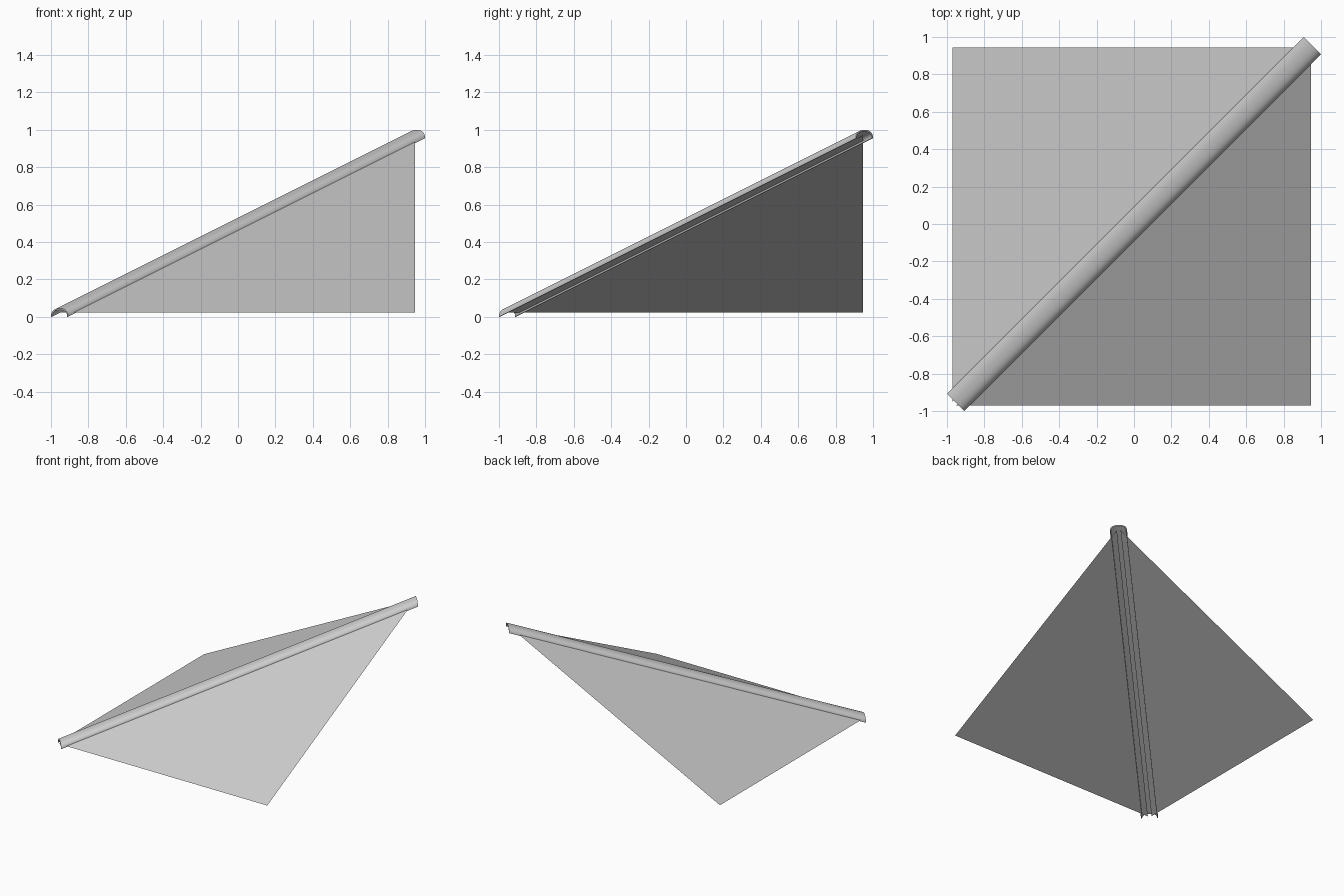
import bpy, math
from mathutils import Vector

cube = bpy.data.objects.get("Cube")
if cube:
    bpy.data.objects.remove(cube, do_unlink=True)

grey = bpy.data.materials.new("plain_grey")
grey.use_nodes = True
colour = (0.6, 0.6, 0.6, 1)
grey.diffuse_color = colour
grey.node_tree.nodes["Principled BSDF"].inputs["Base Color"].default_value = colour

LOW, HIGH, EAVE, SLOPE, GAP = -0.97, 0.945, 0.022, 0.5, 0.02


def make(name, verts, faces):
    mesh = bpy.data.meshes.new(name)
    mesh.from_pydata(verts, [], faces)
    mesh.materials.append(grey)
    obj = bpy.data.objects.new(name, mesh)
    bpy.context.collection.objects.link(obj)
    return obj


# Two thin roof slopes, mirrored across the diagonal, with a narrow slit between
def height(run):
    return EAVE + SLOPE * (run - LOW)


corners = [(LOW + GAP, LOW), (HIGH, LOW), (HIGH, HIGH - GAP)]
make("front_slope", [(x, y, height(y)) for x, y in corners], [(0, 1, 2)])
make("side_slope", [(y, x, height(y)) for x, y in corners], [(2, 1, 0)])


# Hollow rounded cap along the hip, cut vertically at both ends
END, HALF_WIDTH, RISE, WALL, STEPS = 0.954, 0.065, 0.045, 0.008, 16


def arch(half_width, rise):
    points = []
    for i in range(STEPS + 1):
        a = math.pi * i / STEPS
        u = math.copysign(abs(math.cos(a)) ** 0.85, math.cos(a))
        points.append((half_width * u, rise * max(0, math.sin(a)) ** 0.85))
    return points


profile = arch(HALF_WIDTH, RISE) + arch(HALF_WIDTH - WALL, RISE - WALL)[::-1]
across = Vector((1, -1, 0)).normalized()
verts = []
for along in (-END, END):
    centre = Vector((along, along, SLOPE * (along + END)))
    verts += [centre + across * u + Vector((0, 0, w)) for u, w in profile]

n = len(profile)
faces = [(i, (i + 1) % n, (i + 1) % n + n, i + n) for i in range(n)]
for i in range(STEPS):
    j = n - 1 - i
    faces.append((i, j, j - 1, i + 1))
    faces.append((i + n, i + 1 + n, j - 1 + n, j + n))
cap = make("hip_cap", verts, [f[::-1] for f in faces])

bpy.ops.object.select_all(action="DESELECT")
bpy.context.view_layer.objects.active = cap
cap.select_set(True)
bpy.ops.object.mode_set(mode="EDIT")
bpy.ops.mesh.select_all(action="SELECT")
bpy.ops.mesh.normals_make_consistent(inside=False)
bpy.ops.object.mode_set(mode="OBJECT")
bpy.ops.object.shade_smooth_by_angle(angle=math.radians(40))
